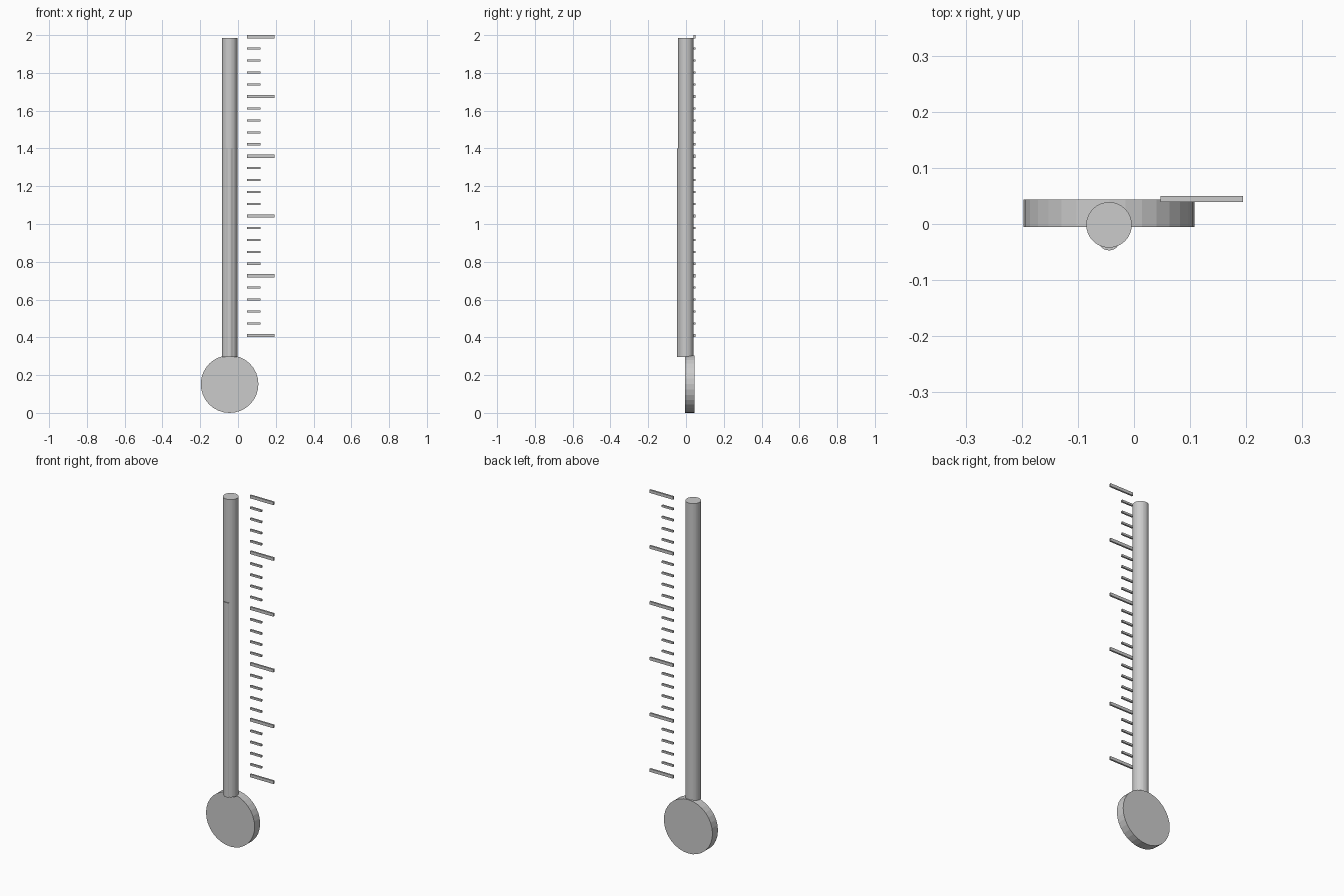
import bpy
import math

cube = bpy.data.objects.get("Cube")
if cube:
    bpy.data.objects.remove(cube, do_unlink=True)

# One plain grey for everything
grey = bpy.data.materials.new("light_grey")
grey.use_nodes = True
colour = (0.6, 0.6, 0.6, 1)
grey.diffuse_color = colour
grey.node_tree.nodes["Principled BSDF"].inputs["Base Color"].default_value = colour

AXIS_X = -0.0445


def finish(name):
    obj = bpy.context.object
    obj.name = name
    obj.data.materials.append(grey)
    return obj


def cylinder(name, radius, depth, centre, rotation=(0, 0, 0)):
    bpy.ops.mesh.primitive_cylinder_add(vertices=32, radius=radius, depth=depth,
                                        location=centre, rotation=rotation)
    return finish(name)


def upright(name, radius, y, bottom, top):
    return cylinder(name, radius, top - bottom, (AXIS_X, y, (bottom + top) / 2))


def tick(name, length, height, z):
    bpy.ops.mesh.primitive_cube_add(size=1, location=(0.047 + length / 2, 0.0445, z))
    bpy.context.object.scale = (length, 0.01, height)
    return finish(name)


# Bulb disc and glass tube
cylinder("bulb", 0.1525, 0.049, (AXIS_X, 0.0195, 0.1525), (math.pi / 2, 0, 0))
upright("tube", 0.0406, -0.0015, 0.297, 1.985)

# Liquid column standing slightly proud of the tube front
upright("liquid_column", 0.02, -0.027, 0.297, 1.4)

# Scale: every fifth tick is long
for i in range(26):
    z = 0.41 + i * 0.06326
    if i % 5 == 0:
        tick("long_tick", 0.147, 0.017, z)
    else:
        tick("short_tick", 0.071, 0.011, z)
